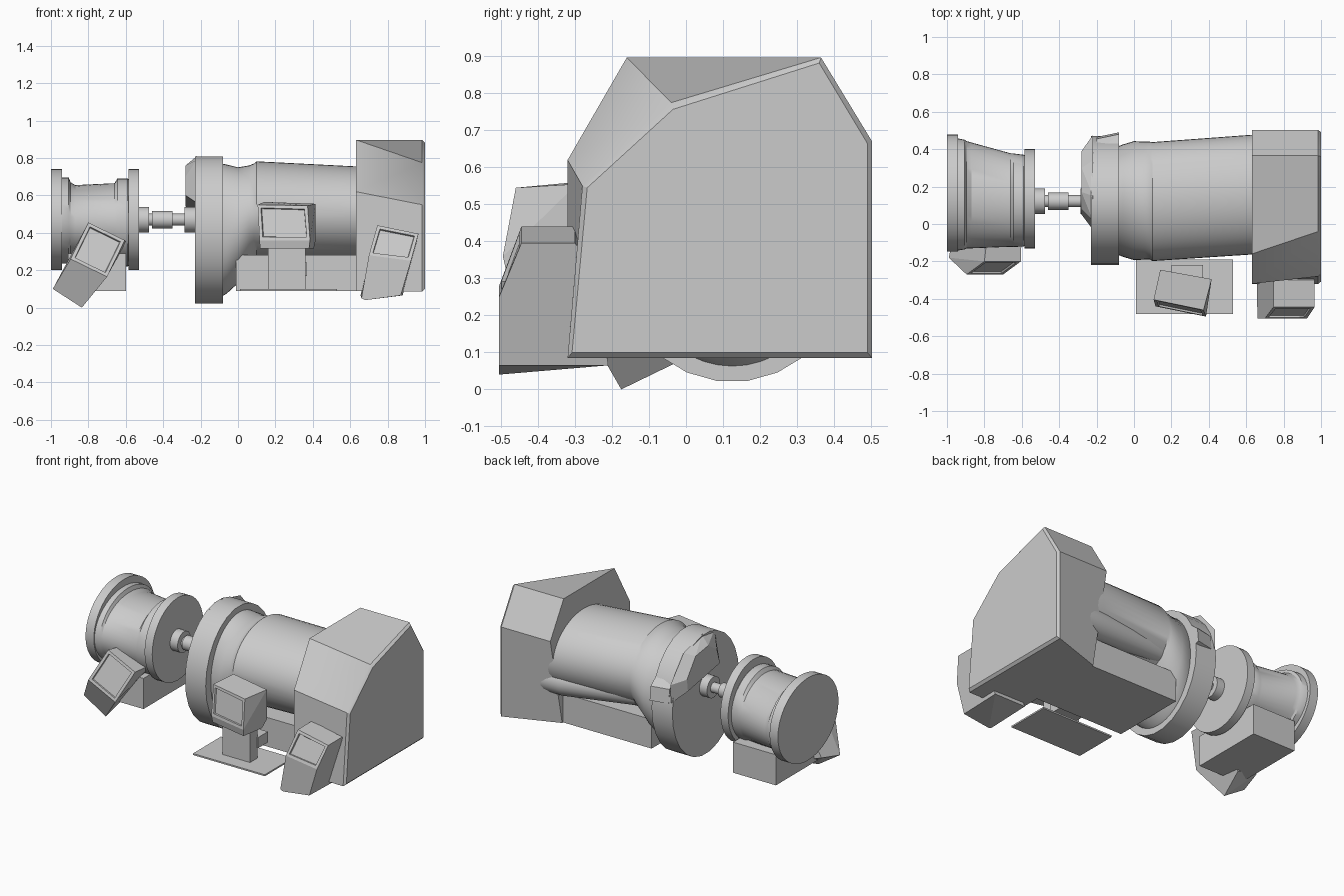
import bpy, bmesh, math
from mathutils import Vector


def finish(bm, name, smooth=False):
    bmesh.ops.recalc_face_normals(bm, faces=bm.faces)
    me = bpy.data.meshes.new(name)
    bm.to_mesh(me)
    bm.free()
    ob = bpy.data.objects.new(name, me)
    bpy.context.collection.objects.link(ob)
    if smooth:
        bpy.context.view_layer.objects.active = ob
        ob.select_set(True)
        bpy.ops.object.shade_smooth_by_angle(angle=math.radians(28))
        ob.select_set(False)
    return ob


def loft(name, rings):
    """Join matching closed rings of points and cap both ends."""
    bm = bmesh.new()
    rings = [[bm.verts.new(p) for p in ring] for ring in rings]
    n = len(rings[0])
    for a, b in zip(rings, rings[1:]):
        for i in range(n):
            bm.faces.new((a[i], a[(i + 1) % n], b[(i + 1) % n], b[i]))
    bm.faces.new(rings[0])
    bm.faces.new(rings[-1])
    return finish(bm, name, True)


def turned(name, stations, n=48):
    """Elliptical rings along x: (x, centre y, centre z, radius y, radius z)."""
    ang = [2 * math.pi * i / n for i in range(n)]
    return loft(name, [[(x, cy + ry * math.cos(a), cz + rz * math.sin(a)) for a in ang]
                       for x, cy, cz, ry, rz in stations])


def hull(name, pts, screen=None, rim=0.025):
    """Convex block; the face looking along 'screen' gets a sunken display."""
    bm = bmesh.new()
    for p in pts:
        bm.verts.new(p)
    bmesh.ops.convex_hull(bm, input=bm.verts)
    junk = [v for v in bm.verts if not v.link_faces]
    bmesh.ops.delete(bm, geom=junk, context='VERTS')
    bmesh.ops.dissolve_limit(bm, angle_limit=math.radians(9), verts=bm.verts, edges=bm.edges)
    bmesh.ops.recalc_face_normals(bm, faces=bm.faces)
    if screen:
        d = Vector(screen).normalized()
        f = max(bm.faces, key=lambda f: f.normal.dot(d))
        bmesh.ops.inset_region(bm, faces=[f], thickness=rim)
        bmesh.ops.inset_region(bm, faces=[f], thickness=0.004, depth=-0.01)
    return finish(bm, name)


def box(name, x0, x1, y0, y1, z0, z1):
    return hull(name, [(x, y, z) for x in (x0, x1) for y in (y0, y1) for z in (z0, z1)])


# Small drum on the left: end disc, tapered body, inner flange, base
turned("drum_end_disc", [(-1, .165, .47, .313, .27), (-.94, .165, .47, .313, .27)])
turned("drum_body", [(-.945, .158, .465, .300, .23), (-.905, .157, .465, .293, .23),
                     (-.895, .156, .46, .287, .21), (-.87, .153, .455, .283, .2),
                     (-.66, .128, .45, .25, .215), (-.645, .127, .455, .25, .235),
                     (-.59, .125, .455, .245, .235), (-.575, .125, .455, .235, .22)])
turned("drum_inner_flange", [(-.585, .135, .47, .265, .27), (-.53, .135, .47, .265, .27)])
box("drum_base", -.91, -.6, -.12, .37, .09, .29)

# Stepped coupling shaft
r = [(-.54, .068), (-.475, .068), (-.475, .032), (-.46, .032), (-.46, .046), (-.35, .046),
     (-.35, .032), (-.285, .032), (-.285, .068), (-.22, .068)]
turned("coupling_shaft", [(x, .122, .47, q, q) for x, q in r], 32)

# Large flange with raised cover on its upper back half
turned("main_flange", [(-.23, .125, .415, .345, .395), (-.08, .125, .415, .345, .395)], 26)
hull("flange_cover", [(-.28, .05, .60), (-.28, .08, .70), (-.28, .17, .76), (-.28, .30, .74),
                      (-.28, .39, .62), (-.28, .38, .54), (-.22, -.03, .56), (-.22, .02, .79),
                      (-.22, .15, .81), (-.22, .34, .76), (-.22, .475, .6), (-.22, .47, .48)])
hull("flange_rear_lug", [(-.2, .40, .44), (-.2, .465, .47), (-.2, .455, .56), (-.2, .38, .64),
                         (-.08, .38, .44), (-.08, .49, .47), (-.08, .48, .56), (-.08, .38, .64)])

# Main motor body, the low rear bulge that breaks through the housing wall, and base
turned("motor_body", [(-.085, .125, .415, .29, .355), (-.06, .125, .42, .30, .345),
                      (0, .125, .44, .318, .31), (.06, .125, .485, .315, .275),
                      (.085, .125, .505, .315, .265), (.1, .12, .52, .318, .262),
                      (.63, .157, .505, .32, .25), (.8, .157, .5, .32, .25)])
turned("rear_bulge", [(.1, .33, .40, .06, .07), (.60, .375, .37, .09, .09),
                      (.8, .385, .37, .09, .09)], 24)
box("motor_base", -.01, .65, -.13, .37, .09, .28)

# Sloped housing at the right end, rear wall drawn in at its lower inner corner
left = [(-.32, .09), (-.32, .62), (-.16, .897), (.365, .897), (.503, .67), (.38, .09)]
right = [(-.32, .085), (-.28, .55), (-.04, .775), (.365, .897), (.503, .67), (.503, .085)]
face = [(-.308, .1), (-.267, .545), (-.035, .757), (.36, .882), (.49, .665), (.49, .1)]
loft("end_housing", [[(x, y, z) for y, z in prof]
                     for x, prof in ((.63, left), (.985, right), (1, face))])

# Control screen on a post and floor plate
box("floor_plate", .01, .53, -.48, -.19, .09, .1)
box("screen_post", .16, .36, -.39, -.31, .1, .36)
box("post_bracket", .2, .37, -.32, -.22, .17, .24)
hull("centre_screen", [(.385, -.495, .36), (.38, -.485, .315), (.372, -.46, .545),
                       (.115, -.44, .36), (.118, -.43, .315), (.105, -.405, .55),
                       (.405, -.33, .315), (.415, -.295, .36), (.415, -.295, .555),
                       (.145, -.26, .315), (.14, -.245, .36), (.14, -.245, .565)], (-.2, -1, .2))

# Leaning console beside the housing
hull("right_console", [(.745, -.445, .44), (.965, -.445, .395), (.70, -.505, .28), (.925, -.505, .25),
                       (.66, -.505, .05), (.68, -.505, .04), (.87, -.505, .065),
                       (.655, -.21, .065), (.88, -.21, .065), (.745, -.30, .44), (.965, -.30, .395),
                       (.74, -.25, .34), (.95, -.25, .33)], (0, -1, .4))

# Leaning console beside the drum
hull("left_console", [(-.80, -.20, .455), (-.605, -.20, .36), (-.895, -.27, .26), (-.70, -.27, .165),
                      (-.99, -.18, .10), (-.835, -.175, .0), (-.96, -.03, .13), (-.80, -.01, .08),
                      (-.78, -.03, .43), (-.60, -.03, .35)], (0, -1, .4))
